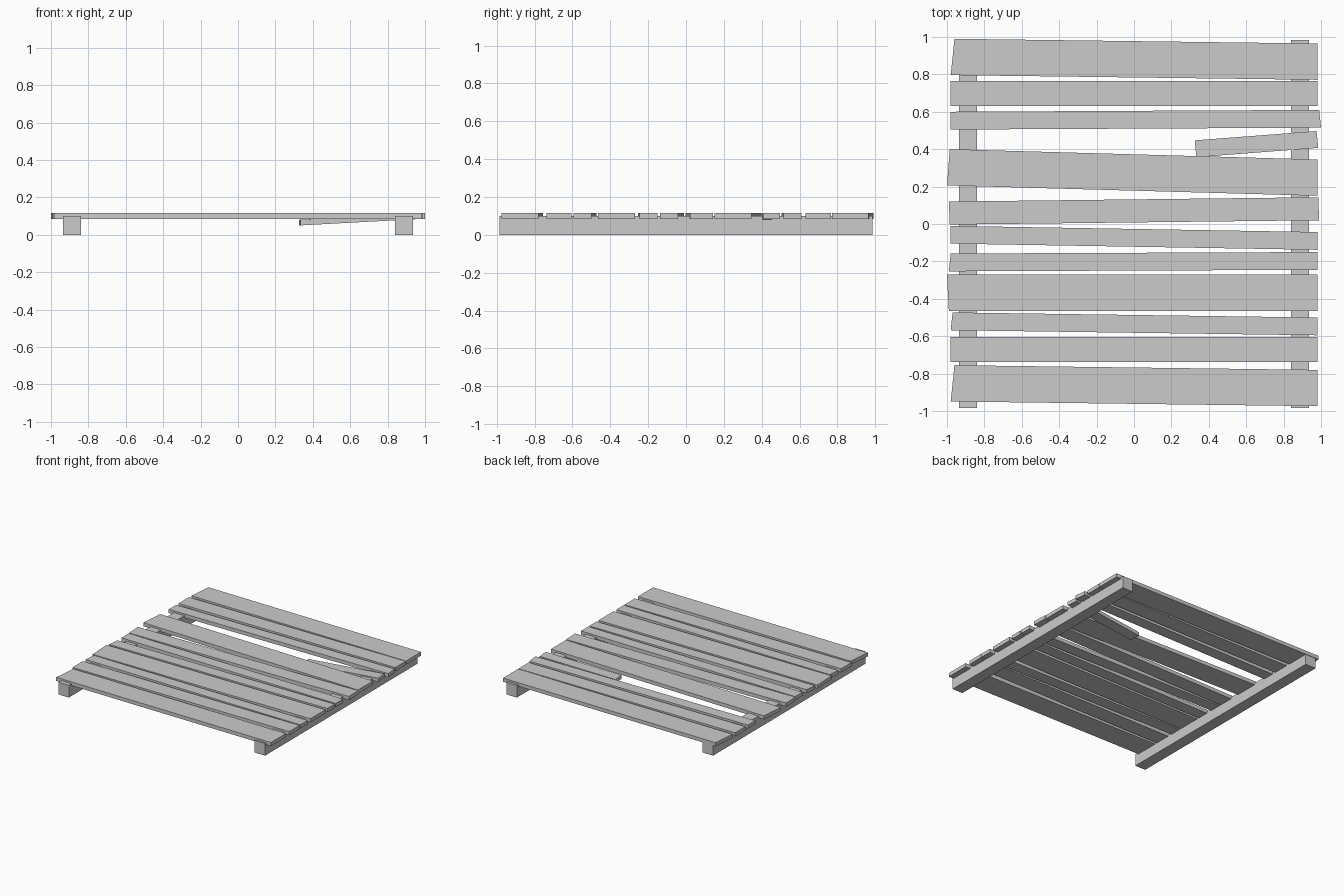
import bpy
import bmesh

cube = bpy.data.objects.get("Cube")
if cube:
    bpy.data.objects.remove(cube, do_unlink=True)

# Single bare grey finish
wood = bpy.data.materials.new("grey_wood")
wood.use_nodes = True
grey = (0.6, 0.6, 0.6, 1)
wood.diffuse_color = grey
wood.node_tree.nodes["Principled BSDF"].inputs["Base Color"].default_value = grey


def add_board(name, left_back, left_front, right_back, right_front,
              left_bottom, right_bottom, thickness):
    """Four-cornered board with its own underside height at each end."""
    bm = bmesh.new()
    outline = [(left_front, left_bottom), (right_front, right_bottom),
               (right_back, right_bottom), (left_back, left_bottom)]
    lower = [bm.verts.new((x, y, z)) for (x, y), z in outline]
    face = bm.faces.new(lower)
    result = bmesh.ops.extrude_face_region(bm, geom=[face], use_keep_orig=True)
    raised = [v for v in result["geom"] if isinstance(v, bmesh.types.BMVert)]
    bmesh.ops.translate(bm, verts=raised, vec=(0, 0, thickness))
    bmesh.ops.recalc_face_normals(bm, faces=bm.faces)
    mesh = bpy.data.meshes.new(name)
    bm.to_mesh(mesh)
    bm.free()
    mesh.materials.append(wood)
    board = bpy.data.objects.new(name, mesh)
    bpy.context.collection.objects.link(board)
    return board


# Two square runners under the slats
inner, outer, reach = 0.84, 0.935, 0.985
for name, near, far in (("right_runner", -outer, -inner),
                        ("left_runner", inner, outer)):
    add_board(name, (near, reach), (near, -reach), (far, reach), (far, -reach),
              0, 0, 0.1)

# Uneven slats: back-left, front-left, back-right and front-right corners
slat_bottom, slat_thickness = 0.085, 0.03
wide, medium, narrow = 0.194, 0.133, 0.095


def add_slat(name, width, left_y, right_y, left_x=(-0.98, -0.98),
             right_x=(0.98, 0.98), left_bottom=slat_bottom):
    """left_y and right_y are back edge heights; x pairs run back to front."""
    add_board(name,
              (left_x[0], left_y), (left_x[1], left_y - width),
              (right_x[0], right_y), (right_x[1], right_y - width),
              left_bottom, slat_bottom, slat_thickness)


end_skew = (-0.96, -0.98)
add_slat("back_slat", wide, 0.99, 0.965, left_x=end_skew)
add_slat("back_medium_slat", medium, 0.765, 0.765)
add_slat("back_narrow_slat", narrow, 0.6, 0.61, right_x=(0.99, 1))
add_slat("back_wide_slat", wide, 0.4, 0.345, left_x=(-0.985, -1))
add_slat("centre_medium_slat", medium - 0.01, 0.12, 0.143, left_x=(-0.99, -0.985),
         right_x=(0.985, 0.99))
add_slat("centre_narrow_slat", narrow, -0.01, -0.043)
add_slat("front_narrow_slat", narrow, -0.158, -0.15, left_x=(-0.98, -0.99))
add_slat("front_wide_slat", wide, -0.27, -0.27, left_x=(-1, -0.99))
add_slat("front_thin_slat", narrow, -0.473, -0.5, left_x=(-0.97, -0.98))
add_slat("front_medium_slat", medium, -0.605, -0.605)
add_slat("front_slat", wide, -0.755, -0.78, left_x=end_skew)

# Broken slat, drooping at its free end
add_slat("broken_slat", 0.09, 0.447, 0.497, left_x=(0.325, 0.333),
         right_x=(0.976, 0.985), left_bottom=0.05)
